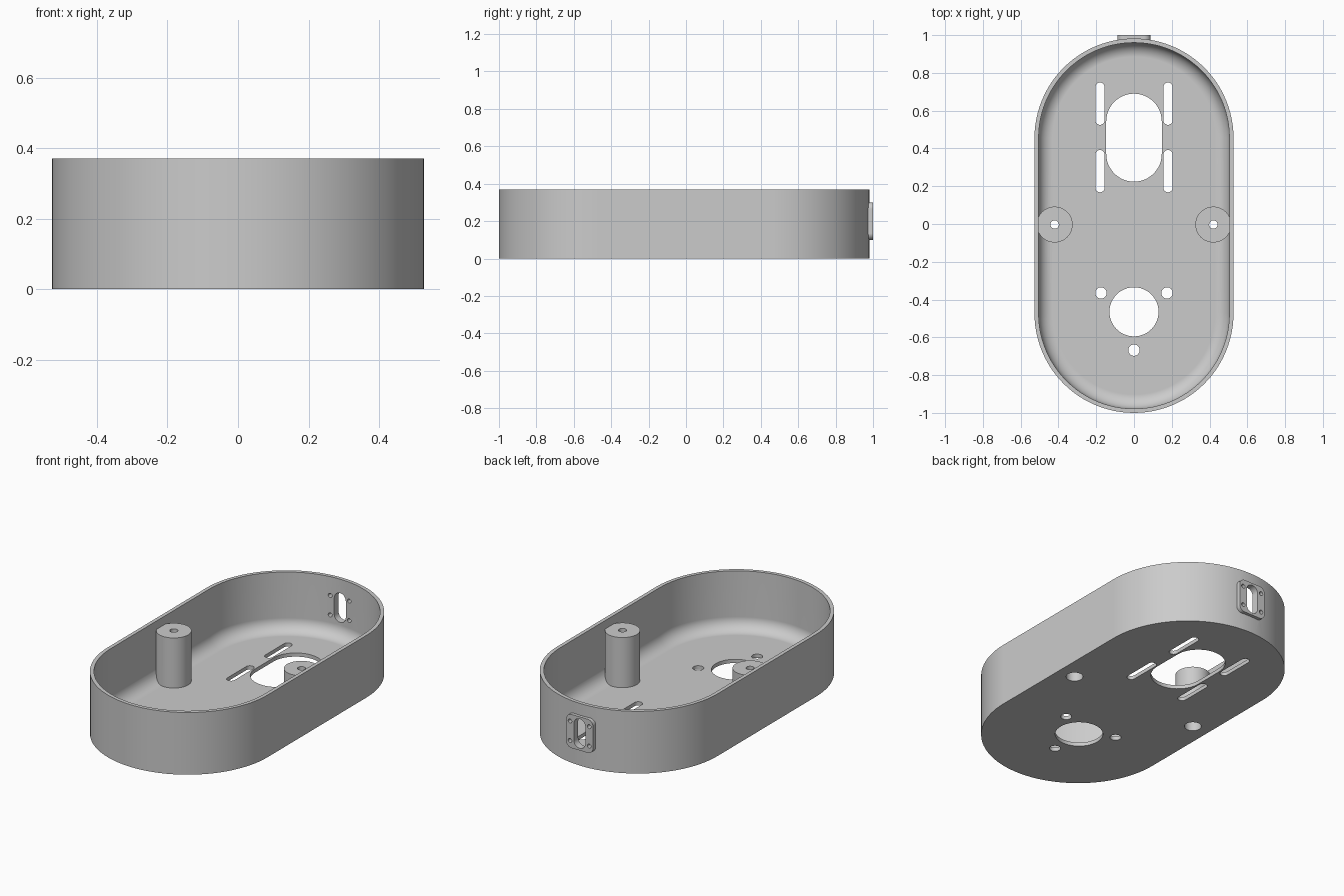
import bpy
import bmesh
from math import pi, cos, sin

if "Cube" in bpy.data.objects:
    bpy.data.objects.remove(bpy.data.objects["Cube"], do_unlink=True)

grey = bpy.data.materials.new("plain grey")
grey.use_nodes = True
colour = (0.6, 0.6, 0.6, 1)
grey.diffuse_color = colour
grey.node_tree.nodes["Principled BSDF"].inputs["Base Color"].default_value = colour


def outline(cu, cv, hu, hv, r, seg):
    """Rounded rectangle; a full radius gives a slot or a circle."""
    points = []
    for k, (su, sv) in enumerate([(1, 1), (-1, 1), (-1, -1), (1, -1)]):
        for i in range(seg + 1):
            a = (k + i / seg) * pi / 2
            points.append((cu + su * (hu - r) + r * cos(a),
                           cv + sv * (hv - r) + r * sin(a)))
    return points


def loft(name, rings):
    """Skin a stack of 3D rings and cap both ends."""
    bm = bmesh.new()
    loops = [[bm.verts.new(p) for p in ring] for ring in rings]
    n = len(loops[0])
    for a, b in zip(loops, loops[1:]):
        for i in range(n):
            j = (i + 1) % n
            bm.faces.new((a[i], a[j], b[j], b[i]))
    bm.faces.new(loops[0][::-1])
    bm.faces.new(loops[-1])
    bmesh.ops.remove_doubles(bm, verts=bm.verts, dist=1e-5)
    bmesh.ops.recalc_face_normals(bm, faces=bm.faces)
    mesh = bpy.data.meshes.new(name)
    bm.to_mesh(mesh)
    bm.free()
    mesh.materials.append(grey)
    ob = bpy.data.objects.new(name, mesh)
    bpy.context.collection.objects.link(ob)
    return ob


def prism(name, cu, cv, hu, hv, r, lo, hi, axis="z", seg=12):
    pts = outline(cu, cv, hu, hv, r, seg)
    if axis == "z":
        return loft(name, [[(u, v, w) for u, v in pts] for w in (lo, hi)])
    return loft(name, [[(u, w, v) for u, v in pts] for w in (lo, hi)])


def disc(name, x, y, r, lo, hi, axis="z"):
    return prism(name, x, y, r, r, r, lo, hi, axis)


def combine(target, tool, operation):
    mod = target.modifiers.new(operation.lower(), "BOOLEAN")
    mod.operation = operation
    mod.solver = "EXACT"
    mod.object = tool
    bpy.context.view_layer.objects.active = target
    bpy.ops.object.modifier_apply(modifier=mod.name)
    bpy.data.objects.remove(tool, do_unlink=True)


# Tray shell: outer wall, rim, inner wall, rounded floor edge
RADIUS, LENGTH, MID, HEIGHT = 0.527, 0.991, -0.009, 0.37
WALL, FLOOR, FILLET = 0.022, 0.022, 0.075
profile = [(0, 0), (0, HEIGHT), (WALL, HEIGHT)]
for i in range(9):
    a = i / 8 * pi / 2
    profile.append((WALL + FILLET * (1 - cos(a)), FLOOR + FILLET * (1 - sin(a))))
rings = []
for inset, z in profile:
    r = RADIUS - inset
    rings.append([(x, y, z) for x, y in outline(0, MID, r, LENGTH - inset, r, 24)])
tray = loft("tray", rings)

# Screw posts and the raised pad on the back wall
for side in (-1, 1):
    combine(tray, disc("post", side * 0.42, -0.003, 0.095, 0.01, 0.32), "UNION")
combine(tray, prism("back_pad", 0, 0.2, 0.088, 0.1, 0.035, 0.966, 1.0, "y"), "UNION")

# Floor openings
cutters = [
    prism("large_opening", 0, 0.457, 0.147, 0.233, 0.147, -0.1, 0.2),
    disc("round_opening", 0, -0.465, 0.13, -0.1, 0.2),
    disc("front_hole", 0, -0.668, 0.03, -0.1, 0.2),
]
for side in (-1, 1):
    cutters.append(disc("side_hole", side * 0.175, -0.365, 0.03, -0.1, 0.2))
    for y in (0.28, 0.637):
        cutters.append(prism("slot", side * 0.18, y, 0.024, 0.112, 0.024, -0.1, 0.2))
    # Screw bore and the wider recess under each post
    cutters.append(disc("screw_bore", side * 0.42, -0.003, 0.022, -0.1, 0.5))
    cutters.append(disc("screw_recess", side * 0.42, -0.003, 0.046, -0.1, 0.2))
    # Pad screw holes
    for z in (0.142, 0.258):
        cutters.append(disc("pad_hole", side * 0.063, z, 0.012, 0.85, 1.1, "y"))
cutters.append(prism("pad_slot", 0, 0.2, 0.038, 0.087, 0.038, 0.85, 1.1, "y"))
for cutter in cutters:
    combine(tray, cutter, "DIFFERENCE")

# Smooth curved walls, keep crisp edges and flat floors
bpy.ops.object.select_all(action="DESELECT")
tray.select_set(True)
bpy.context.view_layer.objects.active = tray
bpy.ops.object.shade_smooth_by_angle(angle=pi / 6)
weighted = tray.modifiers.new("flat_floors", "WEIGHTED_NORMAL")
weighted.keep_sharp = True
